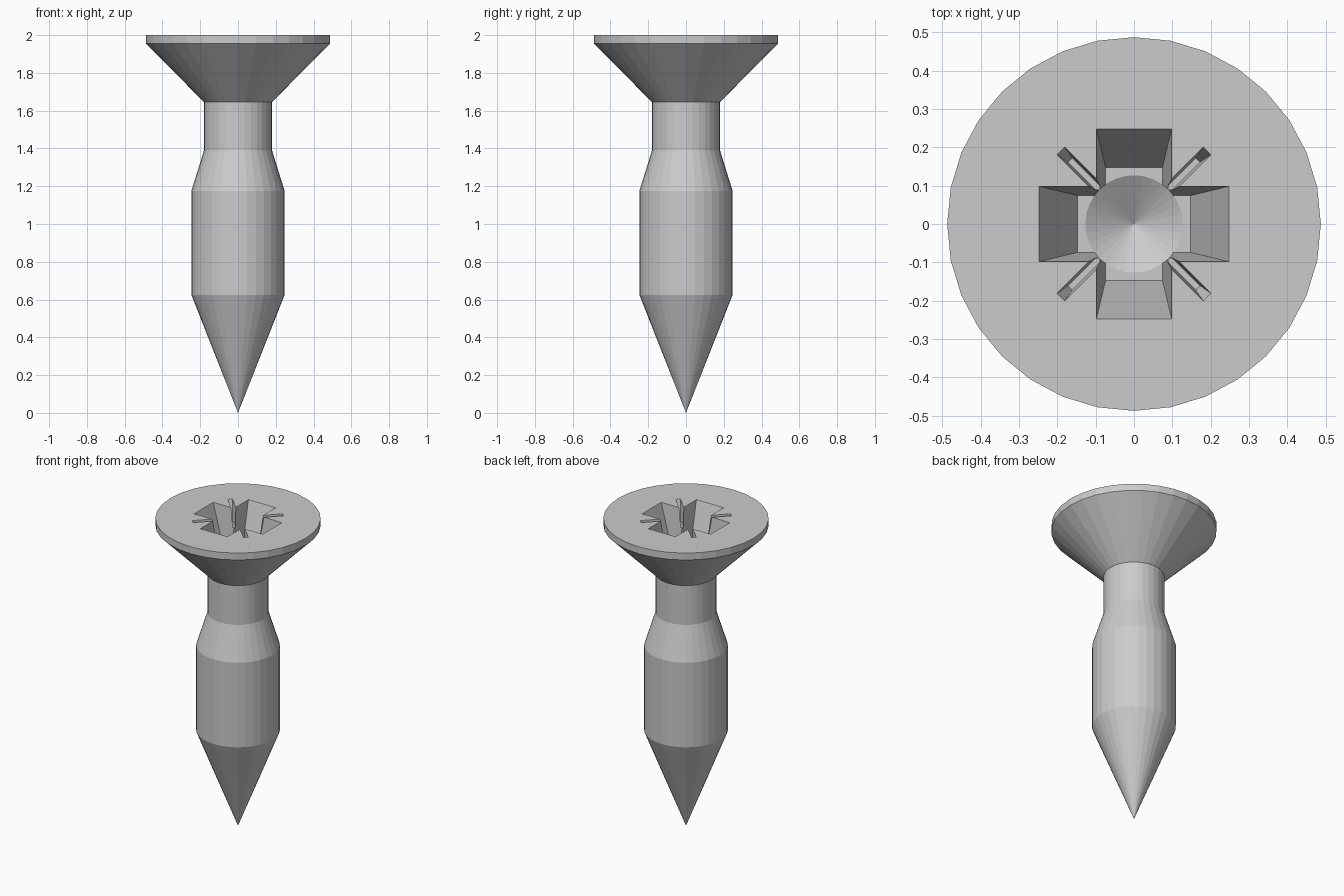
import bpy, bmesh
from math import sin, cos, pi
from mathutils import Matrix

if "Cube" in bpy.data.objects:
    bpy.data.objects.remove(bpy.data.objects["Cube"])

SIDES = 32
FLOOR = 1.70   # floor height of the cross recess


def make_object(name, bm):
    bmesh.ops.recalc_face_normals(bm, faces=bm.faces)
    mesh = bpy.data.meshes.new(name)
    bm.to_mesh(mesh)
    bm.free()
    obj = bpy.data.objects.new(name, mesh)
    bpy.context.collection.objects.link(obj)
    return obj


def lathe(name, tip_z, rings):
    """Closed turned solid: a tip point, then (radius, z) rings, flat cap on top."""
    bm = bmesh.new()
    tip = bm.verts.new((0, 0, tip_z))
    prev = None
    for r, z in rings:
        ring = [bm.verts.new((r * cos(2 * pi * i / SIDES), r * sin(2 * pi * i / SIDES), z))
                for i in range(SIDES)]
        for i in range(SIDES):
            j = (i + 1) % SIDES
            bm.faces.new((tip, ring[i], ring[j]) if prev is None
                         else (prev[i], prev[j], ring[j], ring[i]))
        prev = ring
    bm.faces.new(prev)
    return make_object(name, bm)


def tapered_bar(name, top, bottom, z_low, angle):
    """Bar with half-sizes `top` at z = 2 and `bottom` at z_low, continued a little above the head."""
    z_high = 2.05
    k = (z_high - z_low) / (2.0 - z_low)
    high = [b + (t - b) * k for t, b in zip(top, bottom)]
    bm = bmesh.new()
    bmesh.ops.create_cube(bm, size=2)
    for v in bm.verts:
        (sx, sy), z = (high, z_high) if v.co.z > 0 else (bottom, z_low)
        v.co = (v.co.x * sx, v.co.y * sy, z)
    bm.transform(Matrix.Rotation(angle, 4, 'Z'))
    return make_object(name, bm)


# Screw body: pointed tip, thick shank, neck, countersunk head
screw = lathe("screw", 0, [(0.247, 0.625), (0.247, 1.175), (0.18, 1.39),
                           (0.18, 1.645), (0.487, 1.955), (0.487, 2.0)])

# Drive recess: four thin diagonal slits, the cross, and the drilled centre
cutters = []
for i in range(2):
    cutters.append(tapered_bar("slit_cutter", (0.27, 0.014), (0.235, 0.008), 1.88,
                               pi / 4 + i * pi / 2))
    cutters.append(tapered_bar("cross_cutter", (0.247, 0.098), (0.147, 0.074), FLOOR, i * pi / 2))
cutters.append(lathe("drill_cutter", FLOOR - 0.08, [(0.127, FLOOR), (0.127, FLOOR + 0.2)]))

for c in cutters:
    mod = screw.modifiers.new("recess", 'BOOLEAN')
    mod.operation = 'DIFFERENCE'
    mod.solver = 'EXACT'
    mod.object = c

# Bake the cuts and remove the helpers
depsgraph = bpy.context.evaluated_depsgraph_get()
baked = bpy.data.meshes.new_from_object(screw.evaluated_get(depsgraph))
screw.modifiers.clear()
screw.data = baked
for c in cutters:
    bpy.data.objects.remove(c)
